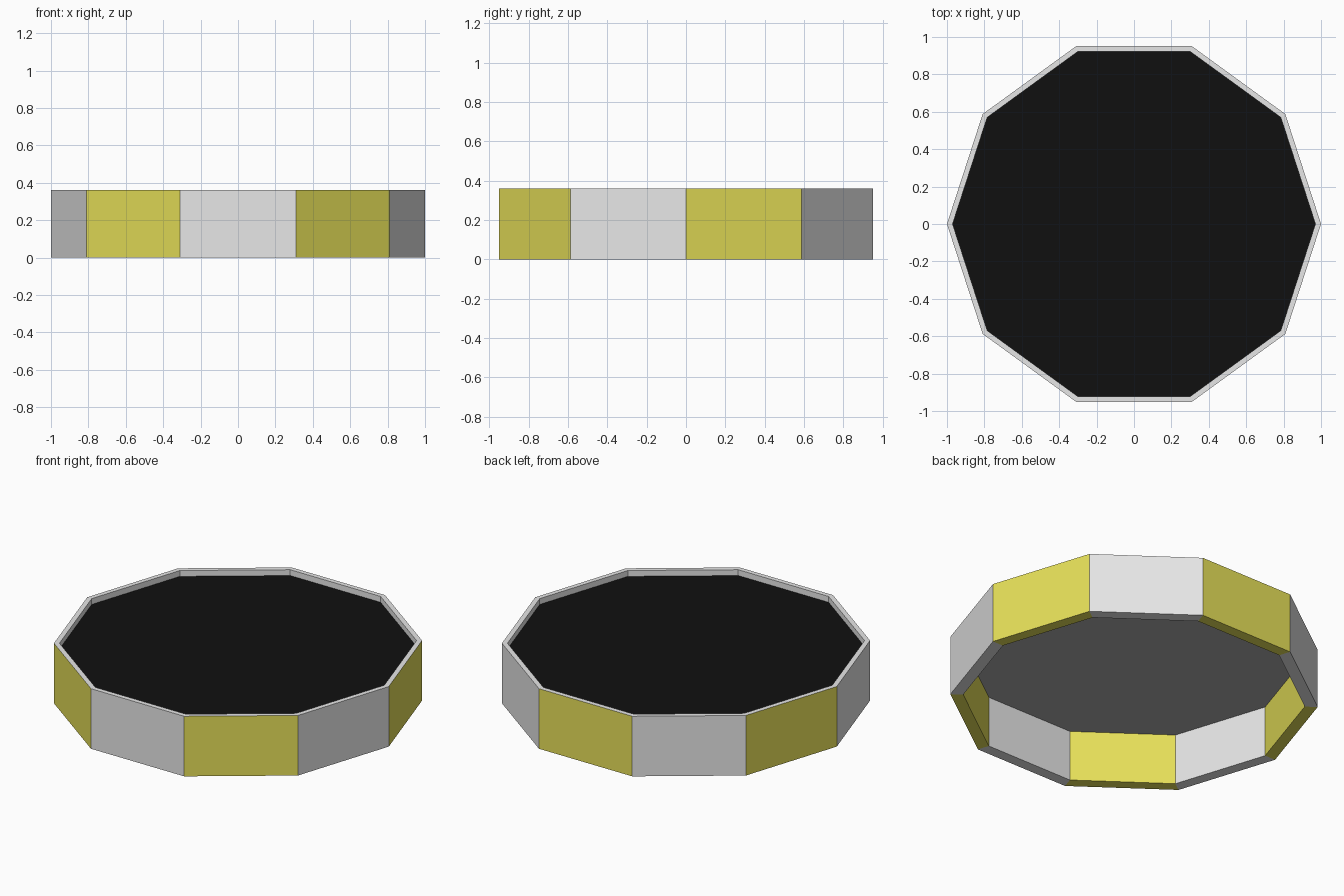
import bpy, bmesh
from math import cos, sin, tau

SIDES = 10
HEIGHT, FLOOR_TOP, FLOOR_BASE = 0.36, 0.325, 0.305
OUTER, LIP, INNER = 1.0, 0.97, 0.93

cube = bpy.data.objects.get("Cube")
if cube:
    bpy.data.objects.remove(cube, do_unlink=True)


def material(name, rgb):
    mat = bpy.data.materials.new(name)
    mat.use_nodes = True
    mat.diffuse_color = (*rgb, 1)
    mat.node_tree.nodes["Principled BSDF"].inputs["Base Color"].default_value = (*rgb, 1)
    return mat


grey = material("light grey", (0.8, 0.8, 0.8))
yellow = material("yellow", (0.8, 0.75, 0.1))
black = material("black", (0.005, 0.005, 0.005))
dark_grey = material("dark grey", (0.42, 0.42, 0.42))


def polygon_loop(bm, radius, z):
    return [bm.verts.new((radius * cos(tau * i / SIDES), radius * sin(tau * i / SIDES), z))
            for i in range(SIDES)]


def finish(bm, name, mats):
    bmesh.ops.recalc_face_normals(bm, faces=bm.faces[:])
    mesh = bpy.data.meshes.new(name)
    bm.to_mesh(mesh)
    bm.free()
    for mat in mats:
        mesh.materials.append(mat)
    obj = bpy.data.objects.new(name, mesh)
    bpy.context.collection.objects.link(obj)
    return obj


# Ten-sided wall: alternate panels are yellow, the top lip is grey all round
bm = bmesh.new()
profile = [(INNER, 0), (OUTER, 0), (OUTER, HEIGHT), (LIP, HEIGHT),
           (LIP, FLOOR_TOP), (INNER, FLOOR_BASE)]
loops = [polygon_loop(bm, r, z) for r, z in profile]
for p, lower in enumerate(loops):
    upper = loops[(p + 1) % len(loops)]
    is_lip = p in (2, 3, 4)
    for i in range(SIDES):
        j = (i + 1) % SIDES
        face = bm.faces.new((lower[i], lower[j], upper[j], upper[i]))
        face.material_index = 1 if i % 2 == 0 and not is_lip else 0
finish(bm, "panelled_wall", [grey, yellow])

# Recessed plate: black above, grey below
bm = bmesh.new()
base = polygon_loop(bm, INNER, FLOOR_BASE)
top = polygon_loop(bm, LIP, FLOOR_TOP)
bm.faces.new(base[::-1])
bm.faces.new(top).material_index = 1
for i in range(SIDES):
    j = (i + 1) % SIDES
    bm.faces.new((base[i], base[j], top[j], top[i]))
finish(bm, "recessed_plate", [dark_grey, black])
